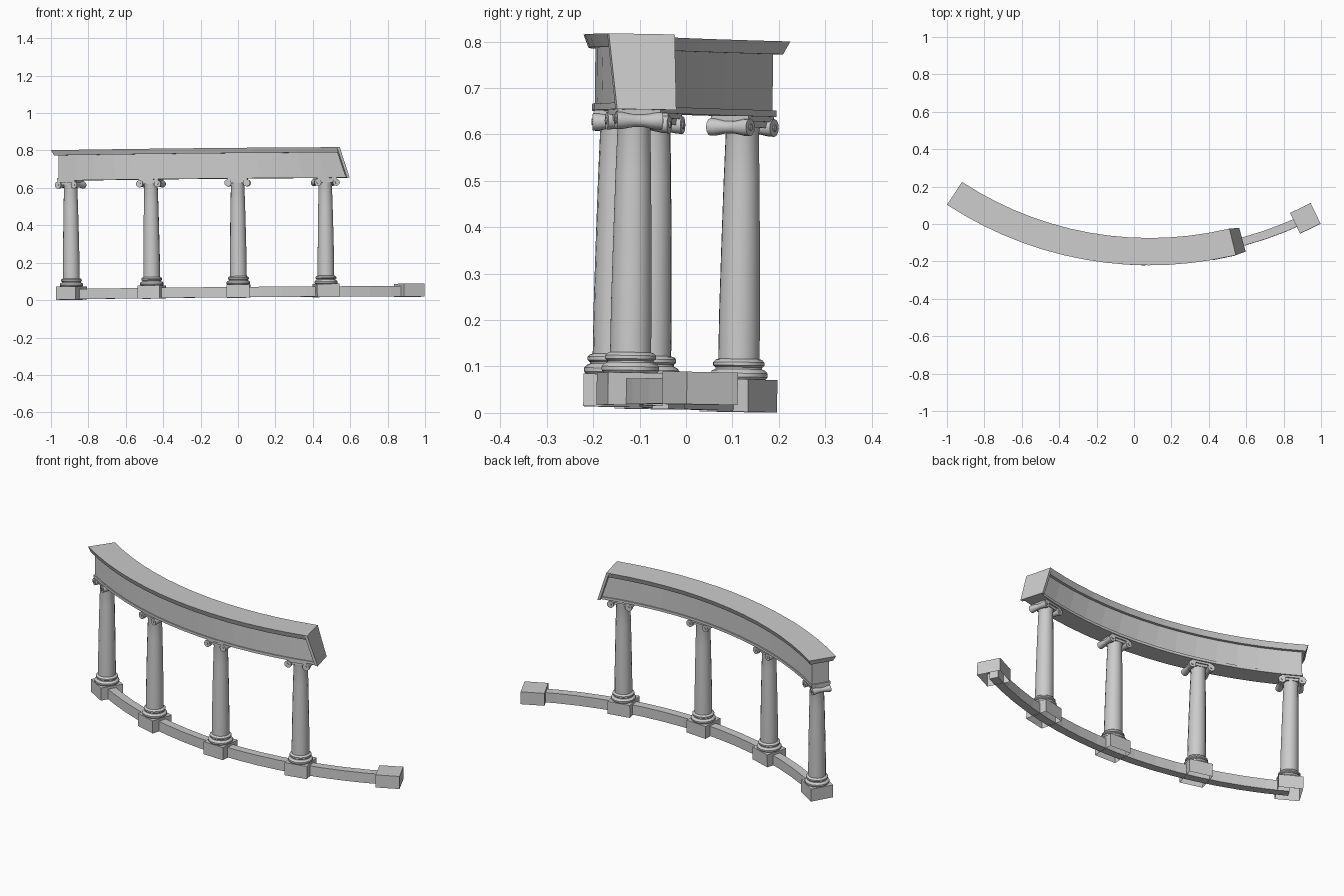
import bpy, bmesh, math
from mathutils import Matrix

if "Cube" in bpy.data.objects:
    bpy.data.objects.remove(bpy.data.objects["Cube"])

stone = bpy.data.materials.new("grey_stone")
stone.use_nodes = True
GREY = (0.6, 0.6, 0.6, 1)
stone.diffuse_color = GREY
stone.node_tree.nodes["Principled BSDF"].inputs["Base Color"].default_value = GREY

R = 1.9  # radius of the colonnade
# Arc centre, with the slight lean of the whole ruin
LEAN = (Matrix.Translation((0.09, 1.74, -0.0145))
        @ Matrix.Rotation(-0.015, 4, 'X') @ Matrix.Rotation(-0.008, 4, 'Y'))


def finish(name, bm, matrix=None, smooth=False):
    bmesh.ops.recalc_face_normals(bm, faces=bm.faces)
    mesh = bpy.data.meshes.new(name)
    bm.to_mesh(mesh)
    bm.free()
    mesh.transform(LEAN @ (matrix or Matrix()))
    mesh.materials.append(stone)
    ob = bpy.data.objects.new(name, mesh)
    bpy.context.collection.objects.link(ob)
    if smooth:
        bpy.ops.object.select_all(action='DESELECT')
        ob.select_set(True)
        bpy.context.view_layer.objects.active = ob
        bpy.ops.object.shade_smooth_by_angle(angle=math.radians(35))
    return ob


def arc_block(name, z, half, start, end, n):
    """Curved beam; each pair gives the value at the bottom and at the top."""
    bm = bmesh.new()
    rings = []
    for i in range(n + 1):
        ring = []
        for level, side in ((0, 1), (0, -1), (1, -1), (1, 1)):
            a = math.radians(start[level] + (end[level] - start[level]) * i / n)
            r = R + side * half[level]
            ring.append(bm.verts.new((r * math.sin(a), -r * math.cos(a), z[level])))
        rings.append(ring)
    for a, b in zip(rings, rings[1:]):
        for k in range(4):
            bm.faces.new((a[k], a[(k + 1) % 4], b[(k + 1) % 4], b[k]))
    bm.faces.new(rings[0])
    bm.faces.new(rings[-1])
    return finish(name, bm)


def lathe(name, profile, matrix, sides=16):
    """Turned part from (radius, height) points, capped at both ends."""
    bm = bmesh.new()
    rings = [[bm.verts.new((r * math.cos(2 * math.pi * k / sides),
                            r * math.sin(2 * math.pi * k / sides), h))
              for k in range(sides)] for r, h in profile]
    for a, b in zip(rings, rings[1:]):
        for k in range(sides):
            bm.faces.new((a[k], a[(k + 1) % sides], b[(k + 1) % sides], b[k]))
    bm.faces.new(rings[0])
    bm.faces.new(rings[-1])
    return finish(name, bm, matrix, True)


def box(name, size, centre, matrix, open_bottom=False):
    bm = bmesh.new()
    bmesh.ops.create_cube(bm, size=1, matrix=Matrix.Translation(centre) @ Matrix.Diagonal((*size, 1)))
    if open_bottom:
        bmesh.ops.delete(bm, geom=[min(bm.faces, key=lambda f: f.calc_center_median().z)],
                         context='FACES_ONLY')
    return finish(name, bm, matrix)


def cut(z):
    """Angle of the slanting broken end at a height."""
    return 13.5 + 1.6 * (0.80 - z) / 0.163


BASE = [(0.058, 0.069), (0.063, 0.075), (0.063, 0.083), (0.058, 0.089), (0.051, 0.092),
        (0.051, 0.096), (0.056, 0.100), (0.056, 0.107), (0.051, 0.112), (0.045, 0.114)]
SHAFT = [(0.045, 0.112), (0.0445, 0.22), (0.042, 0.36), (0.039, 0.50), (0.036, 0.60), (0.042, 0.632)]
BOLSTER = [(0.019, -0.05), (0.0185, -0.036), (0.0135, -0.01),
           (0.0135, 0.01), (0.0185, 0.036), (0.019, 0.05)]

# Plinths and columns; the last plinth has lost its column
angles = [-31.05 + 14.21 * i for i in range(5)]
for i, angle in enumerate(angles, 1):
    place = Matrix.Rotation(math.radians(angle), 4, 'Z') @ Matrix.Translation((0, -R, 0))
    box(f"plinth_{i}", (0.122, 0.122, 0.07), (0, 0, 0.035), place, True)
    if i == 5:
        continue
    lathe(f"column_base_{i}", BASE, place)
    lathe(f"column_shaft_{i}", SHAFT, place)
    # Capital: a slab and two waisted scrolls with raised eyes
    box(f"abacus_{i}", (0.106, 0.094, 0.012), (0, 0, 0.632), place)
    box(f"capital_band_{i}", (0.09, 0.08, 0.014), (0, 0, 0.62), place)
    for side, word in ((-1, "right"), (1, "left")):
        axis = place @ Matrix.Translation((side * 0.05, 0, 0.613)) @ Matrix.Rotation(math.pi / 2, 4, 'X')
        lathe(f"scroll_{word}_{i}", BOLSTER, axis, 12)
        lathe(f"scroll_eye_{word}_{i}", [(0.007, -0.053), (0.007, 0.053)], axis, 8)

# Low wall linking the plinths
arc_block("low_wall", (0.002, 0.057), (0.0225, 0.0225), (angles[0],) * 2, (angles[-1],) * 2, 16)

# Curved beam carried by the columns: lip, body and overhanging cornice
for name, z, half, start in (
        ("beam_lip", (0.637, 0.651), (0.053, 0.053), (-32.65, -32.65)),
        ("beam_body", (0.651, 0.772), (0.047, 0.047), (-32.45, -32.45)),
        ("cornice", (0.772, 0.80), (0.062, 0.073), (-32.95, -33.3))):
    arc_block(name, z, half, start, [cut(h) - 0.4 for h in z], 14)

# Slanting plate closing the broken end
ends = (0.637, 0.80)
arc_block("broken_end_plate", ends, (0.066, 0.073), [cut(h) - 0.45 for h in ends],
          [cut(h) for h in ends], 1)
